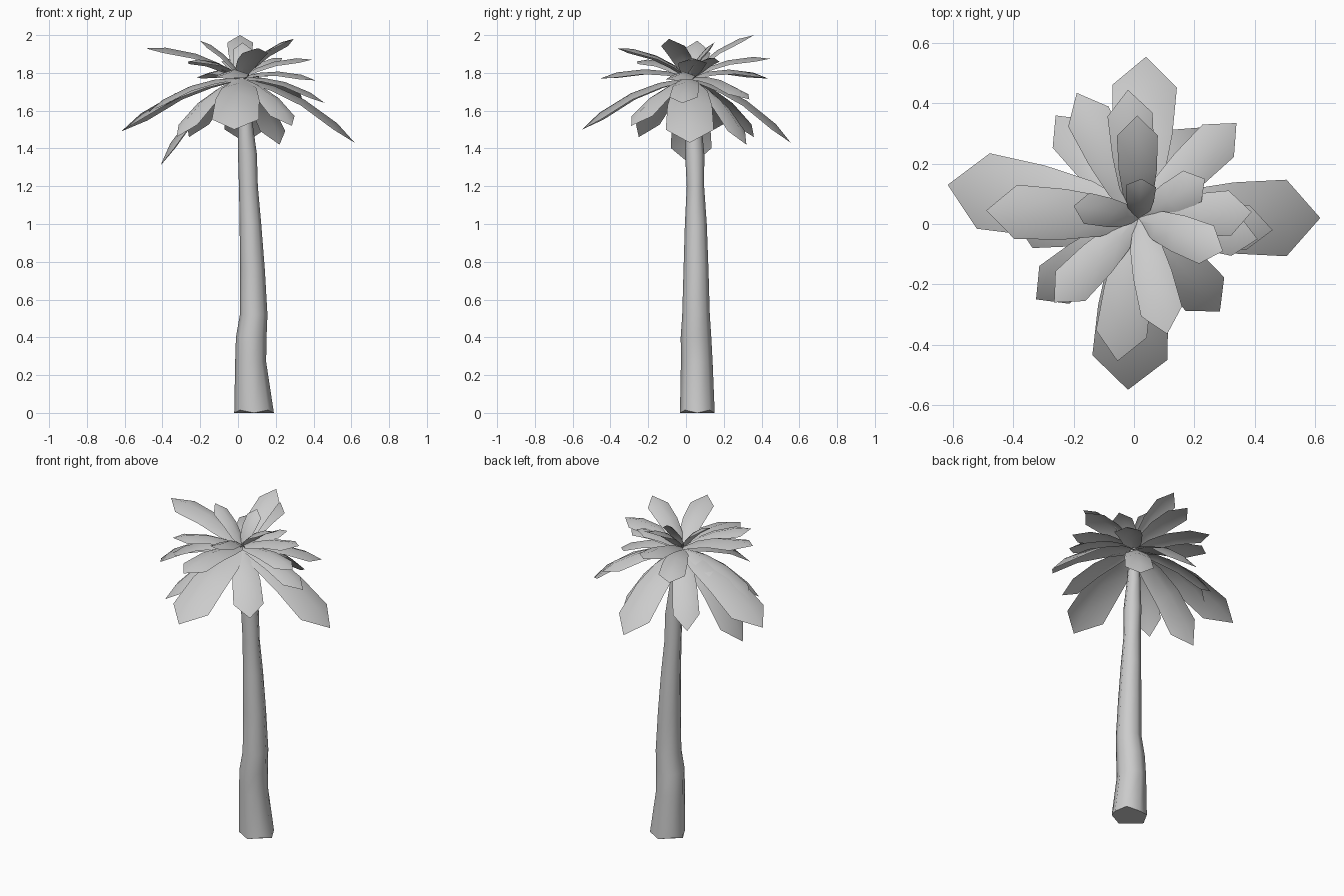
import bpy, bmesh, math
from mathutils import Vector


def finish(bm, name, angle):
    bmesh.ops.recalc_face_normals(bm, faces=bm.faces)
    me = bpy.data.meshes.new(name)
    bm.to_mesh(me)
    bm.free()
    ob = bpy.data.objects.new(name, me)
    bpy.context.collection.objects.link(ob)
    bpy.ops.object.select_all(action='DESELECT')
    ob.select_set(True)
    bpy.context.view_layer.objects.active = ob
    bpy.ops.object.shade_smooth_by_angle(angle=math.radians(angle))
    return ob


# Trunk: lofted eight-sided rings (z, centre x, centre y, radius x, radius y)
SIDES = 8
rings = [
    (0.00, 0.085, 0.060, 0.105, 0.092),
    (0.27, 0.067, 0.057, 0.082, 0.084),
    (0.40, 0.070, 0.053, 0.081, 0.081),
    (0.52, 0.083, 0.053, 0.073, 0.073),
    (0.76, 0.076, 0.053, 0.066, 0.066),
    (1.00, 0.066, 0.052, 0.057, 0.058),
    (1.20, 0.055, 0.050, 0.050, 0.046),
    (1.37, 0.050, 0.046, 0.050, 0.051),
    (1.55, 0.037, 0.040, 0.038, 0.040),
    (1.77, 0.022, 0.030, 0.026, 0.028),
]
bm = bmesh.new()
loops = []
for z, cx, cy, rx, ry in rings:
    loop = []
    for i in range(SIDES):
        a = math.tau * i / SIDES
        jag = 0.015 * (i % 2) if z == 0 else 0     # ragged foot
        loop.append(bm.verts.new((cx + rx * math.cos(a), cy + ry * math.sin(a), z + jag)))
    loops.append(loop)
for lo, hi in zip(loops, loops[1:]):
    for i in range(SIDES):
        j = (i + 1) % SIDES
        bm.faces.new((lo[i], lo[j], hi[j], hi[i]))
bm.faces.new(loops[0][::-1])
bm.faces.new(loops[-1])
finish(bm, "trunk", 50)


# Fronds: arched strips with a ridge along the middle, ending in a blunt point
ROOT = Vector((0.015, 0.02, 1.77))
PROFILE = [(0.0, 0.22), (0.25, 0.74), (0.5, 0.93), (0.81, 1.0)]


def frond(name, tip, half):
    tip = Vector(tip)
    chord = tip - ROOT
    length = chord.length
    side = Vector((-chord.y, chord.x, 0)).normalized()
    up = chord.cross(side).normalized()

    def spine(t):
        return ROOT + chord * t + up * (0.09 * length * 4 * t * (1 - t))

    bm = bmesh.new()
    rows = []
    for t, w in PROFILE:
        c = spine(t)
        drop = up * (0.26 * half * w)
        rows.append([bm.verts.new(p) for p in
                     (c - side * half * w - drop, c + up * 0.006, c + side * half * w - drop)])
    for a, b in zip(rows, rows[1:]):
        for k in (0, 1):
            bm.faces.new((a[k], a[k + 1], b[k + 1], b[k]))
    end = bm.verts.new(tip)
    last = rows[-1]
    bm.faces.new((last[0], last[1], end))
    bm.faces.new((last[1], last[2], end))
    finish(bm, name, 60)


# Tip position and half width of every frond, by tier
tiers = {
    "drooping_frond": [
        (-0.618, 0.13, 1.49, 0.127), (0.618, 0.02, 1.43, 0.127),
        (0.04, 0.555, 1.43, 0.107), (-0.02, -0.55, 1.50, 0.125),
        (-0.41, 0.03, 1.31, 0.108), (-0.325, -0.25, 1.46, 0.08),
        (0.285, -0.29, 1.52, 0.085), (0.22, 0.32, 1.42, 0.08),
        (-0.26, 0.36, 1.46, 0.075),
    ],
    "middle_frond": [
        (-0.48, 0.05, 1.59, 0.09), (0.46, -0.02, 1.64, 0.075),
        (0.41, -0.05, 1.76, 0.07), (0.34, 0.335, 1.66, 0.075),
        (-0.19, 0.435, 1.77, 0.075), (-0.055, -0.455, 1.77, 0.085),
    ],
    "upper_frond": [
        (-0.49, 0.045, 1.93, 0.09), (-0.02, 0.445, 1.875, 0.075),
        (0.39, 0.04, 1.87, 0.075), (-0.265, -0.26, 1.86, 0.07),
        (0.11, -0.365, 1.93, 0.07), (0.295, -0.09, 1.98, 0.068),
        (0.01, 0.36, 2.00, 0.068), (0.235, 0.15, 1.88, 0.06),
        (-0.20, 0.06, 1.97, 0.052), (0.025, 0.15, 1.96, 0.05),
    ],
}
for tier, fronds in tiers.items():
    for n, (x, y, z, half) in enumerate(fronds, 1):
        frond(f"{tier}_{n}", (x, y, z), half)
